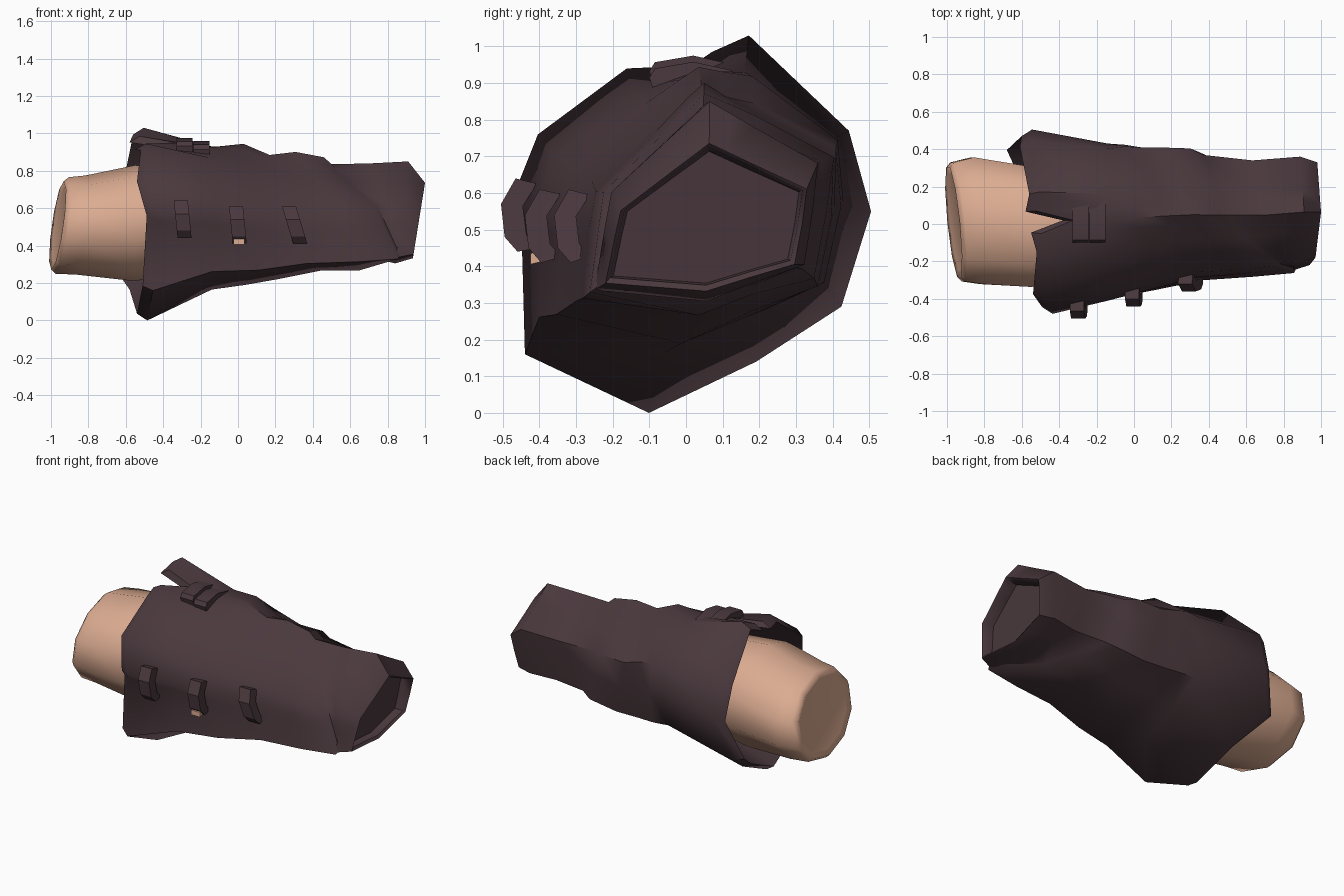
import bpy, bmesh, math

cube = bpy.data.objects.get("Cube")
if cube:
    bpy.data.objects.remove(cube)


def material(name, rgb):
    m = bpy.data.materials.new(name)
    m.use_nodes = True
    m.diffuse_color = (*rgb, 1)
    bsdf = m.node_tree.nodes["Principled BSDF"]
    bsdf.inputs["Base Color"].default_value = (*rgb, 1)
    bsdf.inputs["Roughness"].default_value = 0.9
    return m


leather = material("dark leather", (0.068, 0.04, 0.047))
skin = material("skin", (0.716, 0.413, 0.287))


def finish(name, bm, mat, angle):
    bmesh.ops.recalc_face_normals(bm, faces=bm.faces)
    mesh = bpy.data.meshes.new(name)
    bm.to_mesh(mesh)
    bm.free()
    mesh.materials.append(mat)
    obj = bpy.data.objects.new(name, mesh)
    bpy.context.collection.objects.link(obj)
    bpy.ops.object.select_all(action="DESELECT")
    obj.select_set(True)
    bpy.context.view_layer.objects.active = obj
    bpy.ops.object.shade_smooth_by_angle(angle=math.radians(angle))
    return obj


def loft(name, rings, mat, angle):
    """Skin a list of point rings and cap both ends."""
    bm = bmesh.new()
    loops = [[bm.verts.new(p) for p in ring] for ring in rings]
    n = len(loops[0])
    for a, b in zip(loops, loops[1:]):
        for i in range(n):
            j = (i + 1) % n
            bm.faces.new((a[i], a[j], b[j], b[i]))
    bm.faces.new(loops[0])
    bm.faces.new(loops[-1])
    return finish(name, bm, mat, angle)


def lerp(a, b, t):
    return a + (b - a) * t


def normalised(shape):
    ys, zs = [p[0] for p in shape], [p[1] for p in shape]
    return [((y - min(ys)) / (max(ys) - min(ys)), (z - min(zs)) / (max(zs) - min(zs)))
            for y, z in shape]


def envelope(table, x):
    """Bounds (y low, y high, z low, z high) at x."""
    if x <= table[0][0]:
        return table[0][1:]
    for a, b in zip(table, table[1:]):
        if x <= b[0]:
            t = (x - a[0]) / (b[0] - a[0])
            return [lerp(p, q, t) for p, q in zip(a[1:], b[1:])]
    return table[-1][1:]


def place(bounds, u, v, scale=1):
    y0, y1, z0, z1 = bounds
    return (lerp(y0, y1, 0.5 + (u - 0.5) * scale), lerp(z0, z1, 0.5 + (v - 0.5) * scale))


# Sleeve: wide cuff outline (y, z, edge x) and narrow wrist outline (y, z)
cuff = [(.5, .55, -.57), (.44, .77, -.58), (.17, 1.03, -.53), (.07, .985, -.55),
        (.02, .95, -.35), (-.05, .945, -.52), (-.16, .94, -.49), (-.4, .76, -.51),
        (-.475, .57, -.46), (-.445, .53, -.46), (-.435, .16, -.48), (-.1, 0, -.51),
        (.19, .14, -.55), (.42, .29, -.65)]
wrist = [(.345, .55), (.36, .68), (.17, .78), (.1, .818), (.04, .85), (0, .815), (-.08, .747),
         (-.25, .6), (-.27, .5), (-.277, .46), (-.3, .33), (.03, .3), (.17, .35), (.32, .4)]
sleeve_bounds = [
    (-.5, -.48, .505, 0, 1.03), (-.14, -.41, .43, .165, .93), (0, -.37, .42, .185, .955),
    (.2, -.34, .405, .21, .88), (.33, -.31, .39, .24, .905), (.5, -.3, .375, .28, .85),
    (.65, -.28, .35, .275, .85), (.75, -.26, .345, .31, .85), (.9, -.25, .36, .305, .85)]
cuff_n = normalised([c[:2] for c in cuff])
wrist_n = normalised(wrist)


def sleeve_ring(x, skew, lean, scale, t):
    """Cross-section whose plane skews with y and leans with z, like a wound wrap."""
    shape = normalised([(lerp(a[0], b[0], t), lerp(a[1], b[1], t))
                        for a, b in zip(cuff_n, wrist_n)])
    ring = []
    for u, v in shape:
        y = place(envelope(sleeve_bounds, x), u, v, scale)[0]
        px = x + skew * (y - .03) + lean * (v - .5)
        ring.append((px, *place(envelope(sleeve_bounds, px), u, v, scale)))
    return ring


def edge_ring(offset, scale):
    return [(c[2] + offset, *place(sleeve_bounds[0][1:], u, v, scale))
            for c, (u, v) in zip(cuff, cuff_n)]


def wrist_ring(x, lean, width, low, height):
    """Wrist opening, leaning forward at the top."""
    return [(x + lean * v, *place(sleeve_bounds[-1][1:], .5 + (u - .5) * width, low + v * height))
            for u, v in wrist_n]


rings = [sleeve_ring(-.1, 0, 0, .86, .4), edge_ring(-.03, .93), edge_ring(.025, 1)]
rings += [sleeve_ring(*r) for r in (
    (-.14, 0, 0, 1, .35), (.03, -.2, 0, 1, .6), (.2, -.4, -.05, .98, .78),
    (.38, -.6, -.12, 1, .9), (.56, -.65, -.18, 1.03, 1), (.6, -.62, -.18, .95, 1),
    (.74, -.3, -.08, .96, 1))]
rings += [wrist_ring(.84, .07, 1, 0, 1), wrist_ring(.935, .065, .9, .05, .74),
          wrist_ring(.925, .065, .86, .08, .69), wrist_ring(.88, .04, .83, .09, .66)]
loft("sleeve", rings, leather, 48)

# Forearm: rounded tube with a slanted, bevelled end
arm_bounds = [(-.95, -.31, .33, .25, .765), (-.84, -.325, .36, .245, .775),
              (-.55, -.34, .31, .21, .83), (-.1, -.27, .3, .3, .8)]


def arm_ring(x, lean, scale):
    ring = []
    for i in range(10):
        a = math.tau * i / 10 + math.pi / 10
        u, v = .5 + .52 * math.cos(a), .5 + .5 * math.sin(a)
        y, z = place(envelope(arm_bounds, x), u, v, scale)
        ring.append((x + lean * (.14 * (z - .5) - .1 * y), y, z))
    return ring


loft("forearm", [arm_ring(*r) for r in (
    (-.955, 1, .8), (-.965, 1, .92), (-.94, 1, 1), (-.84, .7, 1), (-.55, 0, 1), (-.1, 0, 1))],
    skin, 75)


def strap(name, path, x, width, thick, lean=0, mat=leather):
    """Bent strip following a (y, z) path, extruded along x and leaning with z."""
    mid_z = sum(p[1] for p in path) / len(path)
    outline = list(path)
    for y, z in reversed(path):
        dy, dz = y - .02, z - .52
        d = math.hypot(dy, dz)
        outline.append((y - dy / d * thick, z - dz / d * thick))
    sides = [[(x + s * width / 2 + lean * (z - mid_z), y, z) for y, z in outline]
             for s in (-1, 1)]
    return loft(name, sides, mat, 25)


# Front fasteners across the seam
for label, x, y, z, lean in (("cuff", -.295, -.505, .54, -.1), ("middle", 0, -.44, .51, -.1),
                             ("wrist", .305, -.36, .51, -.3)):
    strap(label + "_fastener",
          [(y + .045, z - .1), (y + .01, z - .06), (y, z + .03), (y + .04, z + .1)],
          x, .075, .06, lean)
strap("skin_gap", [(-.425, .405), (-.425, .435)], .005, .06, .06, 0, skin)

# Top buckle behind the notch: two bent slats side by side
for label, x, rise, width in (("outer", -.285, .012, .085), ("inner", -.195, -.005, .085)):
    strap(label + "_top_slat",
          [(-.1, .92 + rise), (-.085, .945 + rise), (.02, .963 + rise),
           (.125, .94 + rise), (.14, .91 + rise)], x, width, .07)
